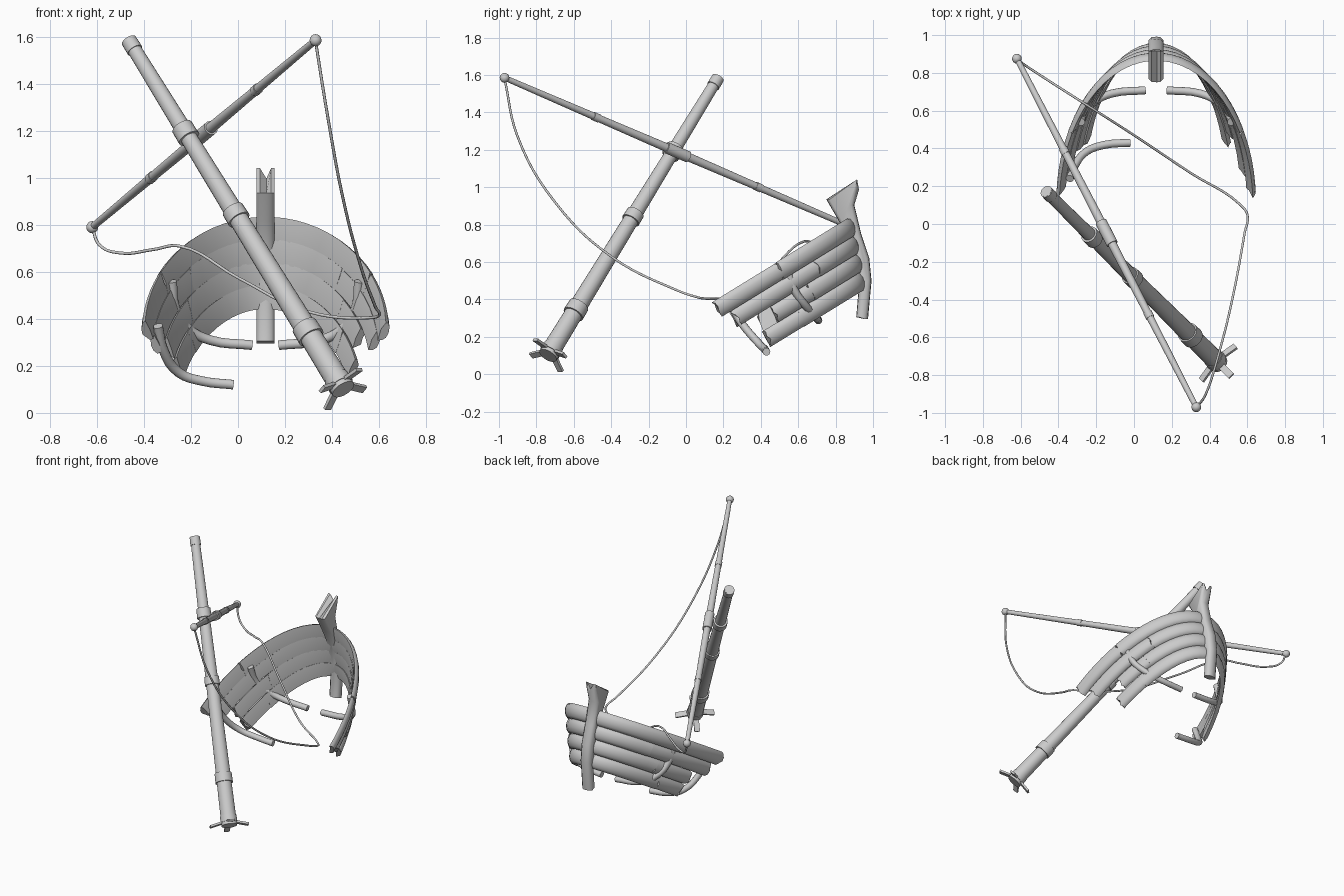
import bpy, bmesh, math, random
from mathutils import Vector, Matrix

if "Cube" in bpy.data.objects:
    bpy.data.objects.remove(bpy.data.objects["Cube"])

random.seed(4)
CX = 0.117                      # centre line of the bow


def finish(bm, name, angle=40):
    bmesh.ops.recalc_face_normals(bm, faces=bm.faces)
    me = bpy.data.meshes.new(name)
    bm.to_mesh(me)
    bm.free()
    ob = bpy.data.objects.new(name, me)
    bpy.context.collection.objects.link(ob)
    bpy.ops.object.select_all(action='DESELECT')
    bpy.context.view_layer.objects.active = ob
    ob.select_set(True)
    bpy.ops.object.shade_smooth_by_angle(angle=math.radians(angle))
    return ob


def rod(name, a, b, r1, r2, sides=20):
    a, b = Vector(a), Vector(b)
    bm = bmesh.new()
    rot = (b - a).to_track_quat('Z', 'Y').to_matrix().to_4x4()
    bmesh.ops.create_cone(bm, cap_ends=True, segments=sides, radius1=r1, radius2=r2,
                          depth=(b - a).length, matrix=Matrix.Translation((a + b) / 2) @ rot)
    return finish(bm, name)


def tube(name, pts, r, res=2, steps=6):
    cu = bpy.data.curves.new(name, 'CURVE')
    cu.dimensions = '3D'
    cu.bevel_depth, cu.bevel_resolution, cu.resolution_u = r, res, steps
    cu.use_fill_caps = True
    sp = cu.splines.new('BEZIER')
    sp.bezier_points.add(len(pts) - 1)
    for bp, p in zip(sp.bezier_points, pts):
        bp.co = p
        bp.handle_left_type = bp.handle_right_type = 'AUTO'
    ob = bpy.data.objects.new(name, cu)
    bpy.context.collection.objects.link(ob)
    bpy.ops.object.select_all(action='DESELECT')
    bpy.context.view_layer.objects.active = ob
    ob.select_set(True)
    bpy.ops.object.convert(target='MESH')
    bpy.ops.object.shade_smooth_by_angle(angle=math.radians(50))


# mast with its collars
foot, head = Vector((0.448, -0.738, 0.10)), Vector((-0.465, 0.172, 1.585))
axis = (head - foot).normalized()
rod("mast", foot, head, 0.052, 0.030)
for i, (t, r, h) in enumerate([(0.022, 0.056, 0.022), (0.165, 0.058, 0.032), (0.50, 0.050, 0.028),
                               (0.735, 0.048, 0.032), (0.985, 0.035, 0.028)]):
    c = foot.lerp(head, t)
    rod(f"mast_collar_{i}", c - axis * h, c + axis * h, r, r * 0.97)

# four cleats around the mast foot
side = Vector((1, 1, 0)).normalized()
other = axis.cross(side).normalized()
for i, d in enumerate([side, -side, other, -other]):
    bm = bmesh.new()
    w = axis.cross(d)
    m = Matrix((d, w, axis)).transposed().to_4x4()
    m.translation = foot + axis * 0.012 + d * 0.085
    bmesh.ops.create_cube(bm, size=1, matrix=m @ Matrix.Rotation(0.25, 4, 'Y')
                          @ Matrix.Diagonal((0.088, 0.036, 0.014, 1)))
    finish(bm, f"mast_cleat_{i}")

# yard with sleeve, bands and end knobs
ya, yb = Vector((-0.62, 0.875, 0.79)), Vector((0.33, -0.97, 1.585))
mid, yd = ya.lerp(yb, 0.5), (yb - ya).normalized()
for i, e in enumerate([ya, yb]):
    rod(f"yard_arm_{i}", mid, e, 0.024, 0.015, 16)
    c = mid.lerp(e, 0.47)
    rod(f"yard_band_{i}", c - yd * 0.018, c + yd * 0.018, 0.023, 0.023, 16)
    bm = bmesh.new()
    bmesh.ops.create_uvsphere(bm, u_segments=14, v_segments=8, radius=0.026,
                              matrix=Matrix.Translation(e))
    finish(bm, f"yard_knob_{i}", 60)
rod("yard_sleeve", mid - yd * 0.07, mid + yd * 0.07, 0.031, 0.031, 16)

# slack rope between the yard ends
tube("rope", [(0.33, -0.97, 1.58), (0.38, -0.90, 1.27), (0.445, -0.70, 0.92), (0.52, -0.40, 0.63),
              (0.585, -0.05, 0.45), (0.60, 0.05, 0.415), (0.565, 0.10, 0.405), (0.30, 0.27, 0.43),
              (0.0, 0.47, 0.575), (-0.25, 0.63, 0.71), (-0.36, 0.70, 0.695), (-0.50, 0.79, 0.68),
              (-0.59, 0.85, 0.715), (-0.62, 0.875, 0.79)], 0.0065)

# hull strakes: half ellipses in a pitched plane, swept with a bulged plank section
SLOPE, LEN, FLARE = 0.615, 0.76, 0.40
k = math.hypot(1, SLOPE)
PITCH_UP = Vector((0, -SLOPE / k, 1 / k))
SECTION = [(-0.052, -0.010), (-0.046, 0.008), (-0.025, 0.019), (0.0, 0.022), (0.025, 0.017),
           (0.046, 0.004), (0.052, -0.012), (0.0, -0.014)]


def strake(name, bow_y, bow_z, w, y0, y1, scale):
    """y0, y1: signed ends; the sign picks the side of the bow."""
    def angle(y):
        return math.copysign(math.acos(max(0, 1 - (bow_y - abs(y)) / LEN)), y)
    a0, a1 = angle(y0), angle(y1)
    n = max(6, int(abs(a1 - a0) / 0.1))
    bm = bmesh.new()
    rings = []
    for i in range(n + 1):
        a = a0 + (a1 - a0) * i / n
        y = bow_y - LEN * (1 - math.cos(a))
        p = Vector((CX + w * math.sin(a), y, bow_z - SLOPE * (bow_y - y)))
        dy = -LEN * math.sin(a)
        tan = Vector((w * math.cos(a), dy, SLOPE * dy)).normalized()
        out = tan.cross(PITCH_UP)
        if out.dot(Vector((math.sin(a), math.cos(a), 0))) < 0:
            out.negate()
        up = (PITCH_UP + out * FLARE).normalized()
        nor = (out - PITCH_UP * FLARE).normalized()
        ring = []
        for u, v in SECTION:
            q = p + up * u * scale + nor * v * scale
            if i in (0, n):                         # splintered ends
                q += tan * random.uniform(-0.014, 0.014)
            ring.append(bm.verts.new(q))
        rings.append(ring)
    m = len(SECTION)
    for r, s in zip(rings, rings[1:]):
        for j in range(m):
            bm.faces.new((r[j], r[(j + 1) % m], s[(j + 1) % m], s[j]))
    bm.faces.new(rings[0])
    bm.faces.new(rings[-1])
    finish(bm, name, 45)


#         bow y  bow z  half width, left end, right end, seam
ROWS = [(0.885, 0.785, 0.505, 0.17, 0.17, 0.50), (0.903, 0.690, 0.472, 0.26, 0.27, 0.70),
        (0.922, 0.593, 0.435, 0.40, 0.48, 0.66), (0.936, 0.495, 0.397, 0.44, 0.44, 0.62)]
for i, (by, bz, w, le, re, seam) in enumerate(ROWS):
    strake(f"bow_plank_{i}", by, bz, w, -seam, seam, 1.0)
    strake(f"left_plank_{i}", by, bz, w, -le, -seam - 0.005, 0.95)
    strake(f"right_plank_{i}", by, bz, w, seam + 0.005, re, 0.95)

# stem post: side profile with a split, broken top
PROFILE = [(0.75, 0.935), (0.915, 1.042), (0.925, 1.0), (0.90, 0.905), (0.937, 0.75), (0.98, 0.62),
           (0.992, 0.50), (0.973, 0.295), (0.91, 0.305), (0.925, 0.48), (0.89, 0.68), (0.82, 0.815)]
bm = bmesh.new()
cols = []
for x, inset, notch in [(-0.039, 0.018, 0), (-0.024, 0.003, 0), (0.004, 0, 0.045),
                        (0.024, 0.003, 0), (0.039, 0.018, 0)]:
    col = []
    for j, (y, z) in enumerate(PROFILE):
        if j != 1:
            y += -inset if 2 <= j <= 7 else inset
        drop = notch if j == 1 else notch * 0.3 if j == 2 else 0
        col.append(bm.verts.new((CX + x, y, z - drop)))
    cols.append(col)
for a, b in zip(cols, cols[1:]):
    for j in range(len(PROFILE)):
        q = (j + 1) % len(PROFILE)
        bm.faces.new((a[j], a[q], b[q], b[j]))
bm.faces.new(cols[0])
bm.faces.new(cols[-1])
finish(bm, "stem_post", 50)

# broken ribs inside the bow
RIB = [(-0.28, 0.54, 0.56), (-0.268, 0.58, 0.45), (-0.22, 0.64, 0.365), (-0.12, 0.69, 0.31),
       (0.06, 0.708, 0.288)]
tube("left_rib", RIB, 0.021, 3, 4)
tube("right_rib", [(2 * CX - x, y, z) for x, y, z in RIB], 0.021, 3, 4)
tube("rear_rib", [(-0.34, 0.24, 0.37), (-0.318, 0.30, 0.27), (-0.25, 0.385, 0.17),
                  (-0.15, 0.42, 0.135), (-0.02, 0.43, 0.12)], 0.021, 3, 4)
